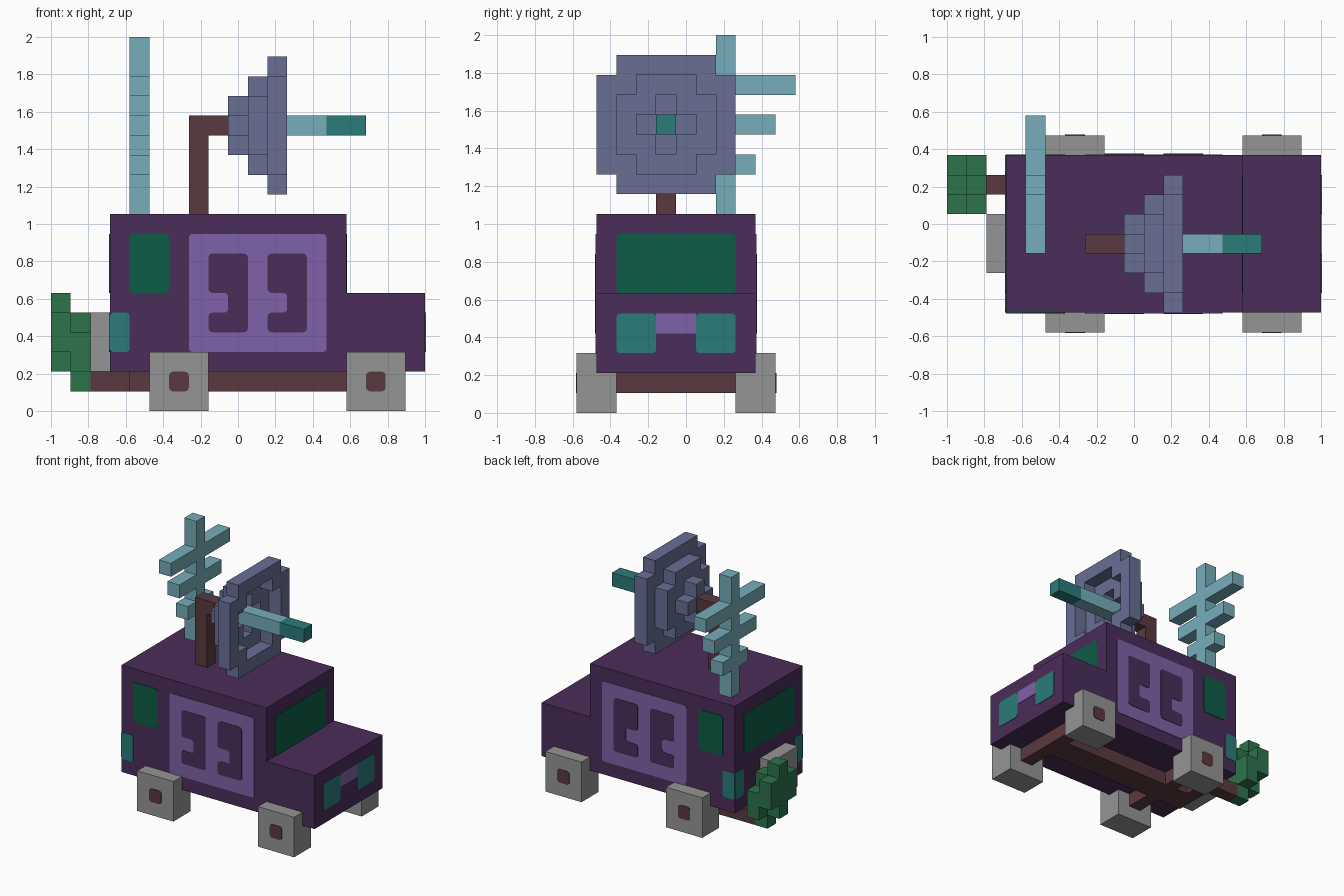
import bpy, bmesh, math
from mathutils import Vector

if "Cube" in bpy.data.objects:
    bpy.data.objects.remove(bpy.data.objects["Cube"])

U = 2 / 19                      # one block
OFF = Vector((-9.5, -5.5, 0))   # block grid origin


def material(name, hexcode):
    rgb = [int(hexcode[i:i + 2], 16) / 255 for i in (0, 2, 4)]
    lin = [c / 12.92 if c <= 0.04045 else ((c + 0.055) / 1.055) ** 2.4 for c in rgb]
    m = bpy.data.materials.new(name)
    m.use_nodes = True
    m.diffuse_color = (*lin, 1)
    m.node_tree.nodes["Principled BSDF"].inputs["Base Color"].default_value = (*lin, 1)
    return m


PURPLE = material("dark purple", "4A2D59")
LILAC = material("lilac", "7F62A8")
GLASS = material("green glass", "0D5C46")
TEAL = material("teal", "2A7C7A")
BLUE = material("pale blue", "76AEBA")
SLATE = material("slate blue", "696F95")
BROWN = material("brown", "5A3A3F")
GRAY = material("gray", "959595")
LEAF = material("plant green", "2C734B")


def finish(bm, name, mat):
    bmesh.ops.recalc_face_normals(bm, faces=bm.faces)
    mesh = bpy.data.meshes.new(name)
    bm.to_mesh(mesh)
    bm.free()
    mesh.materials.append(mat)
    ob = bpy.data.objects.new(name, mesh)
    bpy.context.collection.objects.link(ob)
    return ob


def world(p):
    return (Vector(p) + OFF) * U


def boxes(name, mat, *spans):
    """One object from boxes given as (x0, x1, y0, y1, z0, z1) in blocks."""
    bm = bmesh.new()
    for x0, x1, y0, y1, z0, z1 in spans:
        new = bmesh.ops.create_cube(bm, size=1)["verts"]
        for v in new:
            v.co = world((x1 if v.co.x > 0 else x0, y1 if v.co.y > 0 else y0,
                          z1 if v.co.z > 0 else z0))
    return finish(bm, name, mat)


def extrude_profile(name, mat, pts, axis, level, depth):
    """Extrude a (horizontal, z) outline along x or y; units are blocks."""
    bm = bmesh.new()
    place = (lambda h, z, d: (h, d, z)) if axis == "y" else (lambda h, z, d: (d, h, z))
    face = bm.faces.new([bm.verts.new(world(place(h, z, level))) for h, z in pts])
    out = bmesh.ops.extrude_face_region(bm, geom=[face])["geom"]
    move = Vector(place(0, 0, depth)) * U
    bmesh.ops.translate(bm, vec=move, verts=[g for g in out if isinstance(g, bmesh.types.BMVert)])
    return finish(bm, name, mat)


def rounded(pts, r=0.2, steps=3):
    out = []
    for i, p in enumerate(pts):
        p = Vector(p)
        a = p + (Vector(pts[i - 1]) - p).normalized() * r
        b = p + (Vector(pts[(i + 1) % len(pts)]) - p).normalized() * r
        c = a + b - p
        for s in range(steps + 1):
            t = s / steps * math.pi / 2
            out.append(tuple(c + (a - c) * math.cos(t) + (b - c) * math.sin(t)))
    return out


def rect(a, b, c, d):
    return [(a, c), (b, c), (b, d), (a, d)]


def plate(name, mat, pts, axis, level, sign, thick=0.04):
    return extrude_profile(name, mat, rounded(pts), axis, level, sign * thick)


# Body with hood as one side profile
extrude_profile("body", PURPLE, [(3, 2), (19, 2), (19, 6), (15, 6), (15, 10), (3, 10)], "y", 1, 8)

# Undercarriage: spine, axles and rear carrier
boxes("chassis", BROWN, (4, 16, 4, 6, 1, 2), (4, 5, 6, 8, 1, 2), (2, 4, 7, 8, 1, 2))
for end, x in (("front", 15), ("rear", 5)):
    boxes(end + "_axle", BROWN, (x + 1, x + 2, 2, 8, 1, 2))
    for side, y, face, sign in (("right", 0, 0, -1), ("left", 8, 10, 1)):
        boxes(f"{end}_{side}_wheel", GRAY, (x, x + 3, y, y + 2, 0, 3))
        plate(f"{end}_{side}_hub", BROWN, rect(x + 1, x + 2, 1, 2), "y", face, sign)
boxes("spare_wheel", GRAY, (2, 3, 3, 6, 2, 5))

# Painted sides: window, panel with two notched patches, tail light
for side, y, s in (("right", 1, -1), ("left", 9, 1)):
    plate(side + "_window", GLASS, rect(4, 6, 6, 9), "y", y, s)
    plate(side + "_panel", LILAC, rect(7, 14, 3, 9), "y", y, s)
    for n, x in (("rear", 8), ("front", 11)):
        patch = [(x, 4), (x + 2, 4), (x + 2, 8), (x, 8), (x, 6), (x + 1, 6), (x + 1, 5), (x, 5)]
        plate(f"{side}_{n}_patch", PURPLE, patch, "y", y, s, 0.07)
    plate(side + "_tail_light_side", TEAL, rect(3, 4, 3, 5), "y", y, s)

# Painted front and rear
plate("windshield", GLASS, rect(2, 8, 6, 9), "x", 15, 1)
plate("rear_window", GLASS, rect(2, 8, 6, 9), "x", 3, -1)
extrude_profile("grille", LILAC, rect(4, 6, 4, 5), "x", 19, 0.03)
for side, h, t in (("right", 2, 1), ("left", 6, 8)):
    plate(side + "_headlight", TEAL, rect(h, h + 2, 3, 5), "x", 19, 1)
    plate(side + "_tail_light_rear", TEAL, rect(t, t + 1, 3, 5), "x", 3, -1)

# Roof antenna with three crossbars
boxes("antenna", BLUE, (4, 5, 7, 8, 10, 19),
      *[(4, 5, 7.5 - w, 7.5 + w, z, z + 1) for w, z in ((1.5, 12), (2.5, 14), (3.5, 16))])

# Dish arm
extrude_profile("dish_arm", BROWN, [(7, 10), (8, 10), (8, 14), (9, 14), (9, 15), (7, 15)], "y", 4, 1)


# Stepped dish: each layer is a square without corners, opened by the next smaller one
def notched(n):
    return {(a, b) for a in range(-n, n + 1) for b in range(-n, n + 1)
            if not (abs(a) == n and abs(b) == n)}


def cells(name, mat, x, group):
    bm = bmesh.new()
    corner = {}

    def vert(a, b):
        if (a, b) not in corner:
            corner[a, b] = bm.verts.new(world((x, 4 + a, 14 + b)))
        return corner[a, b]
    for a, b in sorted(group):
        bm.faces.new([vert(a, b), vert(a + 1, b), vert(a + 1, b + 1), vert(a, b + 1)])
    out = bmesh.ops.extrude_face_region(bm, geom=bm.faces[:], use_keep_orig=True)["geom"]
    bmesh.ops.translate(bm, vec=(U, 0, 0), verts=[g for g in out if isinstance(g, bmesh.types.BMVert)])
    finish(bm, name, mat)


cells("dish_back", SLATE, 9, notched(1))
cells("dish_middle", SLATE, 10, notched(2) - notched(1))
cells("dish_rim", SLATE, 11, notched(3) - notched(2))
boxes("dish_rod", BLUE, (10, 14, 4, 5, 14, 15))
boxes("dish_rod_tip", TEAL, (14, 16, 4, 5, 14, 15))

# Shrub on the rear carrier
boxes("shrub", LEAF, (0, 1, 7, 8, 2, 6), (0, 1, 6, 9, 3, 5),
      (1, 2, 7, 8, 1, 5), (1, 2, 6, 9, 2, 4))
